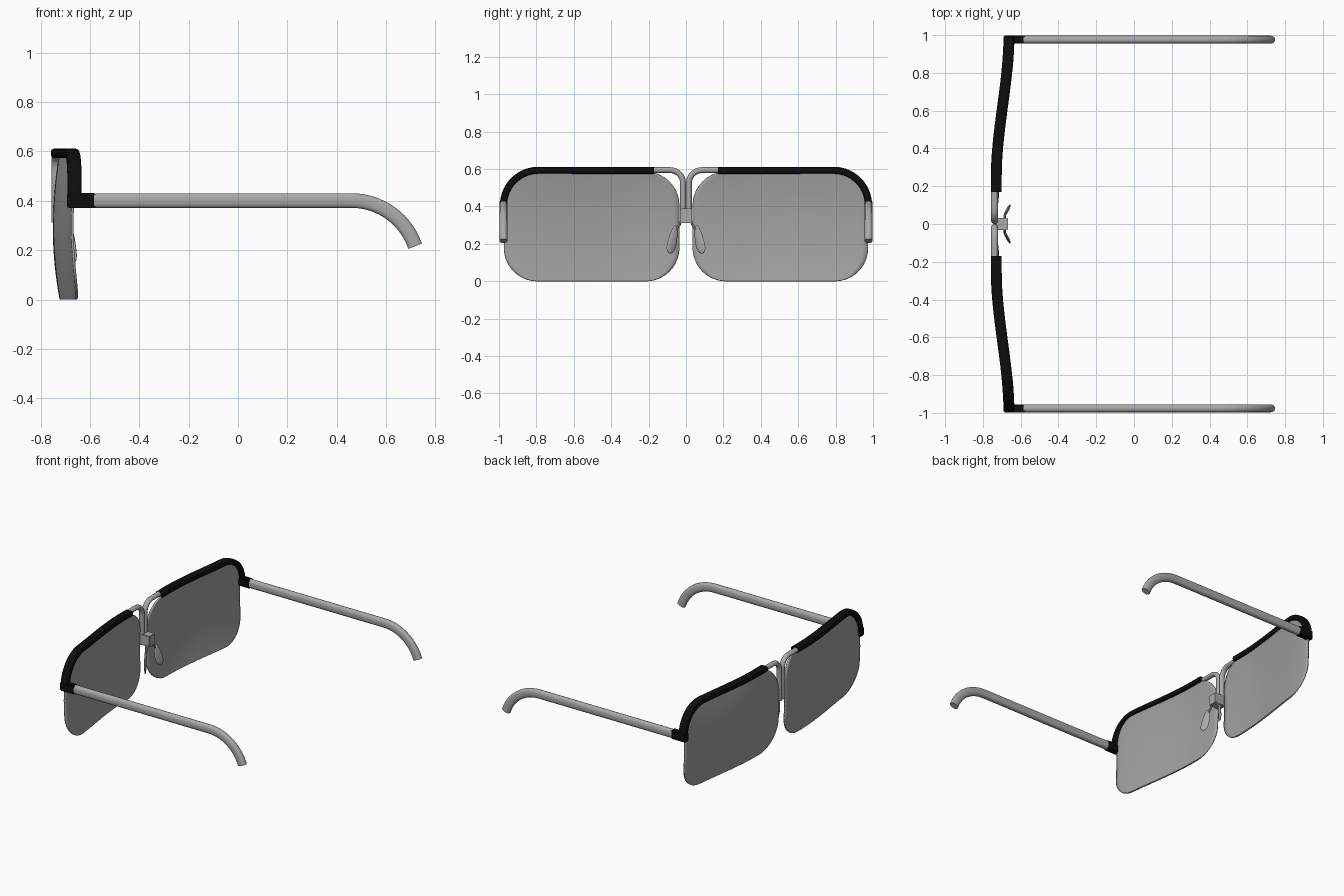
import bpy, bmesh, math
from mathutils import Vector

cube = bpy.data.objects.get("Cube")
if cube:
    bpy.data.objects.remove(cube, do_unlink=True)


def material(name, value):
    m = bpy.data.materials.new(name)
    m.use_nodes = True
    col = (value, value, value, 1)
    m.diffuse_color = col
    m.node_tree.nodes["Principled BSDF"].inputs["Base Color"].default_value = col
    return m


BLACK = material("black", 0.004)
METAL = material("metal grey", 0.40)
LENS = material("lens grey", 0.36)


def finish(bm, name, mat, mirror=True, solid=0.0):
    bmesh.ops.recalc_face_normals(bm, faces=bm.faces)
    me = bpy.data.meshes.new(name)
    bm.to_mesh(me)
    bm.free()
    me.materials.append(mat)
    ob = bpy.data.objects.new(name, me)
    bpy.context.collection.objects.link(ob)
    if solid:
        mod = ob.modifiers.new("Thickness", "SOLIDIFY")
        mod.thickness, mod.offset = solid, 0
    if mirror:
        mod = ob.modifiers.new("Mirror", "MIRROR")
        mod.use_axis = (False, True, False)
    bpy.ops.object.select_all(action="DESELECT")
    ob.select_set(True)
    bpy.context.view_layer.objects.active = ob
    bpy.ops.object.shade_smooth_by_angle(angle=math.radians(35))
    return ob


def sweep(name, path, axis, depth, width, mat, power=1.0, seg=16):
    """Sweep a rounded section; depth runs along axis, width across it."""
    bm = bmesh.new()
    path = [Vector(p) for p in path]
    axis = Vector(axis)
    rings = []
    for i, p in enumerate(path):
        t = path[min(i + 1, len(path) - 1)] - path[max(i - 1, 0)]
        n = t.cross(axis).normalized()
        ring = []
        for k in range(seg):
            a = 2 * math.pi * (k + 0.5) / seg
            c, s = math.cos(a), math.sin(a)
            u = math.copysign(abs(c) ** power, c) * depth / 2
            v = math.copysign(abs(s) ** power, s) * width / 2
            ring.append(bm.verts.new(p + axis * u + n * v))
        rings.append(ring)
    for a, b in zip(rings, rings[1:]):
        for k in range(seg):
            j = (k + 1) % seg
            bm.faces.new((a[k], a[j], b[j], b[k]))
    bm.faces.new(rings[0])
    bm.faces.new(rings[-1])
    return finish(bm, name, mat)


def box(name, lo, hi, mat, bevel, mirror):
    bm = bmesh.new()
    bmesh.ops.create_cube(bm, size=1)
    for v in bm.verts:
        v.co = [l + (c + 0.5) * (h - l) for l, h, c in zip(lo, hi, v.co)]
    bmesh.ops.bevel(bm, geom=bm.edges[:], offset=bevel, segments=2, affect="EDGES")
    return finish(bm, name, mat, mirror)


def wrap(y):
    """Backward sweep of the front, from the nose to the temple."""
    t = min(max((y - 0.25) / 0.75, 0), 1)
    return -0.729 + 0.067 * t * t * (3 - 2 * t)


# Lenses: rounded rectangles, curved both ways
Y0, Y1, Z1, R = 0.035, 0.974, 0.585, 0.18
ROWS, COLS = 36, 32
bm = bmesh.new()
grid = []
for i in range(ROWS + 1):
    z = Z1 * (1 - math.cos(math.pi * i / ROWS)) / 2
    d = max(R - z, z - (Z1 - R), 0)
    inset = R - math.sqrt(max(R * R - d * d, 0))
    row = []
    for j in range(COLS + 1):
        y = Y0 + inset + (Y1 - Y0 - 2 * inset) * j / COLS
        bulge = 0.027 * (1 - ((z - 0.3) / 0.3) ** 2)
        row.append(bm.verts.new((wrap(y) + 0.010 + 0.008 * y - bulge, y, z)))
    grid.append(row)
for a, b in zip(grid, grid[1:]):
    for j in range(COLS):
        bm.faces.new((a[j], a[j + 1], b[j + 1], b[j]))
finish(bm, "lenses", LENS, solid=0.01)

# Brow frame along the top and round the outer corner
pts = [(0.17 + 0.62 * i / 16, 0.593) for i in range(16)]
for i in range(15):
    a = math.radians(90 - 6 * i)
    pts.append((0.79 + 0.186 * math.cos(a), 0.407 + 0.186 * math.sin(a)))
pts += [(0.976, 0.405), (0.976, 0.372)]
sweep("brow_frame", [(wrap(y), y, z) for y, z in pts], (1, 0, 0), 0.058, 0.038, BLACK, 0.5)

# Hinge blocks joining the frame to the arms
box("hinge_blocks", (-0.692, 0.955, 0.37), (-0.578, 0.998, 0.432), BLACK, 0.006, True)

# Arms with hooked ear ends
arm = [(-0.60 + 1.06 * i / 6, 0.401) for i in range(7)]
for i in range(1, 15):
    a = math.radians(90 - 5.1 * i)
    arm.append((0.46 + 0.272 * math.cos(a), 0.401 - 0.272 + 0.272 * math.sin(a)))
arm[-1] = (0.732, 0.172) if arm[-1][1] < 0.172 else arm[-1]
sweep("arms", [(x, 0.976, z) for x, z in arm], (0, 1, 0), 0.042, 0.06, METAL, 0.75)

# Bridge wires bending down between the lenses
wire = [(0.18, 0.594), (0.13, 0.594), (0.085, 0.594)]
for i in range(1, 9):
    a = math.radians(90 + 11.25 * i)
    wire.append((0.085 + 0.069 * math.cos(a), 0.525 + 0.069 * math.sin(a)))
wire.append((0.016, 0.312))
sweep("bridge_wires", [(-0.738, y, z) for y, z in wire], (1, 0, 0), 0.037, 0.032, METAL)

# Nose block behind the bridge
box("nose_block", (-0.74, -0.031, 0.312), (-0.668, 0.031, 0.388), METAL, 0.003, False)

# Short stems from the block to the pads
sweep("pad_stems", [(-0.685, 0.022, 0.33), (-0.685, 0.036, 0.30), (-0.682, 0.055, 0.275)],
      (1, 0, 0), 0.014, 0.014, METAL, 1, 8)

# Nose pads: flattened drops, wider at the bottom, turned outward
bm = bmesh.new()
bmesh.ops.create_uvsphere(bm, u_segments=20, v_segments=14, radius=1)
turn = math.radians(28)
for v in bm.verts:
    u, t, h = v.co
    h = math.copysign(abs(h) ** 0.8, h)
    w = u * (0.027 - 0.008 * h)
    d = t * 0.008
    v.co = (-0.672 + w * math.sin(turn) + d * math.cos(turn) - 0.008 * h,
            0.071 + w * math.cos(turn) - d * math.sin(turn) - 0.014 * h,
            0.223 + 0.075 * h)
finish(bm, "nose_pads", METAL)
